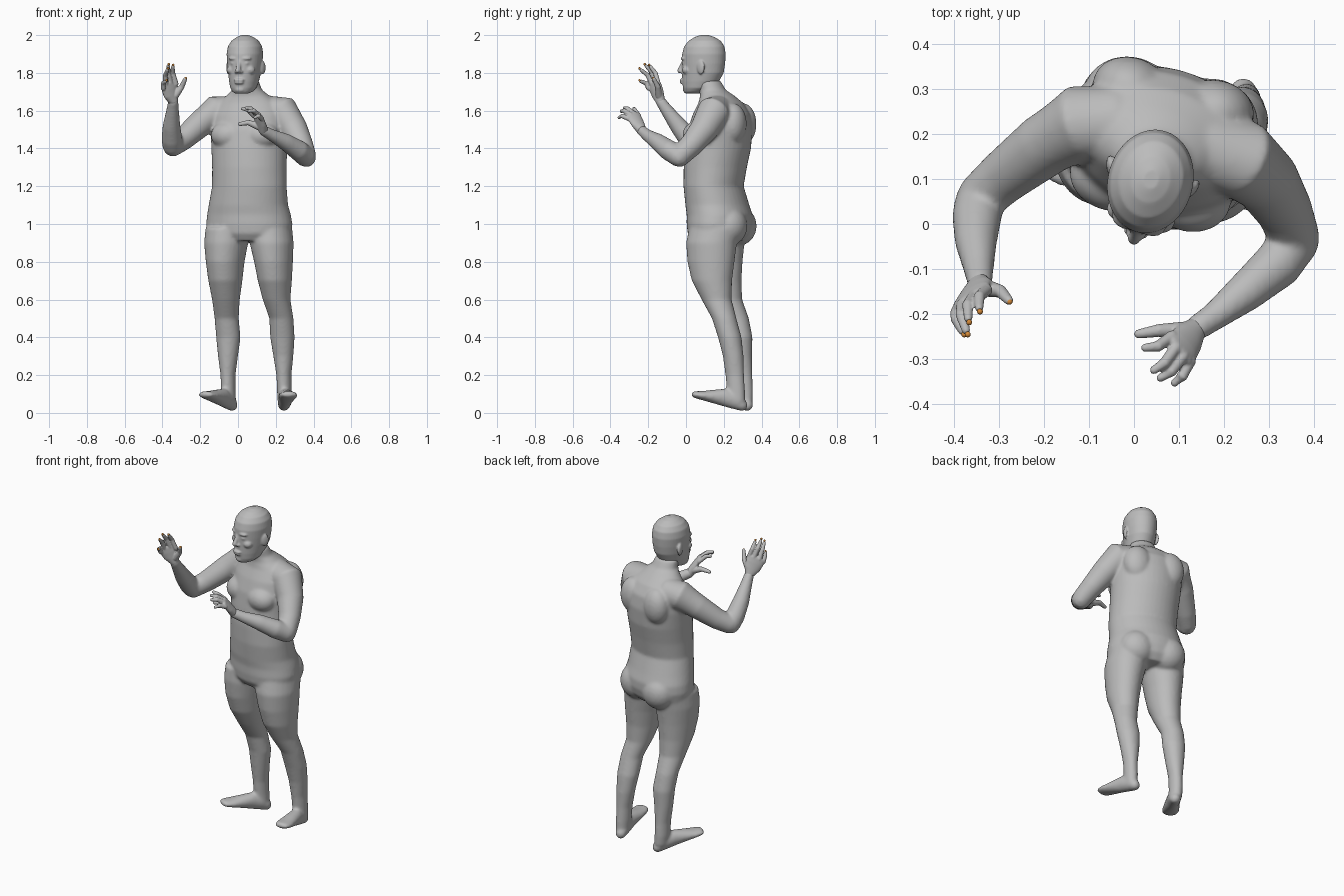
import bpy, bmesh, math
from mathutils import Vector, Matrix

UP = Vector((0, 0, 1))


def material(name, rgb):
    m = bpy.data.materials.new(name)
    m.diffuse_color = (*rgb, 1)
    return m


SKIN = material("grey_skin", (0.5, 0.5, 0.5))
ORANGE = material("orange_tip", (0.65, 0.25, 0.04))


def loft(bm, sections, side=(1, 0, 0), flat=False, n=28):
    """Elliptical rings (x, y, z, a, b) joined to a closed tube; flat keeps rings level."""
    pts = [Vector(s[:3]) for s in sections]
    rings, last = [], len(pts) - 1
    for i, s in enumerate(sections):
        t = UP if flat else (pts[min(i + 1, last)] - pts[max(i - 1, 0)]).normalized()
        u = Vector(side)
        u = (u - t * u.dot(t)).normalized()
        v = t.cross(u)
        a, b = s[3], s[-1]
        r = min(a, b)
        steps = [(0, 1)]
        if not flat and i == 0:
            steps = [(-r * .95, .3), (-r * .6, .8), (0, 1)]
        if not flat and i == last:
            steps = [(0, 1), (r * .6, .8), (r * .95, .3)]
        for d, k in steps:
            ring = []
            for j in range(n):
                w = 2 * math.pi * j / n
                ring.append(bm.verts.new(pts[i] + t * d + u * (a * k * math.cos(w)) + v * (b * k * math.sin(w))))
            rings.append(ring)
    for r0, r1 in zip(rings, rings[1:]):
        for j in range(n):
            bm.faces.new((r0[j], r0[(j + 1) % n], r1[(j + 1) % n], r1[j]))
    bm.faces.new(rings[0][::-1])
    bm.faces.new(rings[-1])


def blob(bm, center, radii, yaw=0.0):
    mat = Matrix.Translation(center) @ Matrix.Rotation(yaw, 4, 'Z') @ Matrix.Diagonal((*radii, 1))
    bmesh.ops.create_icosphere(bm, subdivisions=3, radius=1, matrix=mat)


def finish(bm, name, mat, voxel=None, smooth=0):
    """Make the object; overlapping forms are fused into one smooth skin."""
    bmesh.ops.recalc_face_normals(bm, faces=bm.faces)
    for f in bm.faces:
        f.smooth = True
    me = bpy.data.meshes.new(name)
    bm.to_mesh(me)
    bm.free()
    me.materials.append(mat)
    ob = bpy.data.objects.new(name, me)
    bpy.context.collection.objects.link(ob)
    if voxel:
        r = ob.modifiers.new("fuse", 'REMESH')
        r.mode = 'VOXEL'
        r.voxel_size = voxel
        r.use_smooth_shade = True
        s = ob.modifiers.new("soften", 'SMOOTH')
        s.factor = 0.5
        s.iterations = smooth
    return ob


# --- Body: torso with neck, turned towards -x ---
YAW = math.radians(-15)
side = Vector((math.cos(YAW), math.sin(YAW), 0))
fwd = Vector((math.sin(YAW), -math.cos(YAW), 0))
body = bmesh.new()
loft(body, [
    (.06, .170, .91, .17, .13), (.06, .174, .95, .225, .160), (.06, .178, 1.0, .232, .170),
    (.058, .178, 1.05, .225, .170), (.055, .166, 1.1, .213, .166), (.060, .146, 1.2, .200, .156),
    (.060, .155, 1.3, .199, .165), (.060, .170, 1.4, .203, .172), (.062, .180, 1.5, .210, .168),
    (.062, .188, 1.58, .205, .148), (.058, .185, 1.64, .17, .115), (.052, .165, 1.68, .115, .088),
    (.048, .140, 1.71, .080, .070), (.040, .118, 1.76, .070, .064)], side, True, 40)
for s in (-1, 1):
    # buttocks, chest and shoulder blades
    blob(body, Vector((.06, .175, .99)) + side * (s * .095) - fwd * .082, (.105, .095, .105), YAW)
    blob(body, Vector((.062, .18, 1.47)) + side * (s * .09) + fwd * .1, (.095, .078, .075), YAW)
    blob(body, Vector((.062, .18, 1.53)) + side * (s * .1) - fwd * .1, (.085, .07, .11), YAW)

# --- Legs: height, right centre, left centre, half sizes ---
LEGS = [(.98, -.055, .185, .170, .155, .115, .14), (.9, -.063, .175, .178, .135, .115, .136),
        (.8, -.068, .175, .188, .132, .101, .126), (.7, -.067, .187, .195, .137, .089, .108),
        (.6, -.064, .218, .204, .162, .073, .080), (.5, -.060, .268, .230, .202, .064, .065),
        (.4, -.051, .290, .235, .232, .065, .062), (.3, -.053, .295, .240, .250, .053, .055),
        (.2, -.053, .302, .243, .258, .039, .050), (.12, -.052, .306, .245, .264, .038, .049),
        (.06, -.047, .308, .247, .268, .036, .046)]
loft(body, [(r[1], r[2], r[0], r[5], r[6]) for r in LEGS], side, True)
loft(body, [(r[3], r[4], r[0], r[5], r[6]) for r in LEGS], side, True)

# --- Feet: heel to toe, toes lifted ---
FOOT = [(.10, .032, .032), (.22, .038, .046), (.40, .040, .048),
        (.60, .045, .036), (.80, .050, .024), (.93, .044, .018)]
for heel, toe in (((-.015, .350), (-.185, .090)), ((.240, .325), (.272, .025))):
    h, t = Vector((*heel, .0)), Vector((*toe, .085))
    loft(body, [(*(h.lerp(t, k) + UP * hh), w, hh) for k, w, hh in FOOT], (t - h).cross(UP))

# --- Arms: shoulder to elbow, elbow to wrist ---
ARMS = [
    [(-.04, .225, 1.595, .085), (-.12, .225, 1.595, .086), (-.2, .175, 1.53, .071),
     (-.29, .105, 1.45, .060), (-.343, .058, 1.412, .054)],
    [(-.345, .05, 1.41, .054), (-.350, .015, 1.45, .055), (-.352, -.04, 1.52, .047),
     (-.346, -.1, 1.6, .034), (-.343, -.135, 1.65, .028)],
    [(.16, .165, 1.595, .085), (.24, .145, 1.592, .088), (.295, .095, 1.5, .075),
     (.335, .03, 1.42, .063), (.358, -.03, 1.362, .056)],
    [(.36, -.035, 1.355, .055), (.32, -.09, 1.39, .055), (.25, -.15, 1.435, .045),
     (.18, -.205, 1.47, .032), (.135, -.235, 1.495, .028)]]
for path in ARMS:
    loft(body, path, (.5, .8, .1))
finish(body, "body", SKIN, .008, 10)

# --- Head: level rings (z, forward shift, half width, half depth) ---
HYAW = math.radians(-16)
hs = Vector((math.cos(HYAW), math.sin(HYAW), 0))
hf = Vector((math.sin(HYAW), -math.cos(HYAW), 0))


def hp(s, f, z):
    return Vector((.036, .093, z)) + hs * s + hf * f


head = bmesh.new()
HEAD = [(1.69, .062, .032, .038), (1.70, .047, .052, .058), (1.72, .028, .068, .083),
        (1.755, .016, .077, .099), (1.80, .004, .085, .112), (1.85, 0, .091, .116),
        (1.90, -.002, .095, .117), (1.94, -.004, .089, .108), (1.97, -.006, .071, .086),
        (1.99, -.006, .043, .053), (2.0, -.006, .018, .022)]
loft(head, [(*hp(0, f, z), a, b) for z, f, a, b in HEAD], hs, True, 40)
# nose, lips and chin
loft(head, [(*hp(0, .106, 1.868), .010), (*hp(0, .120, 1.835), .012), (*hp(0, .130, 1.812), .015)], hs)
blob(head, hp(0, .117, 1.762), (.030, .013, .008), HYAW)
blob(head, hp(0, .115, 1.748), (.026, .013, .008), HYAW)
blob(head, hp(0, .088, 1.712), (.032, .026, .020), HYAW)
for s in (-1, 1):
    # nostrils, brows, eyes, cheeks and ears
    blob(head, hp(s * .014, .116, 1.806), (.010, .014, .009), HYAW)
    blob(head, hp(s * .036, .097, 1.876), (.028, .018, .010), HYAW + s * .35)
    blob(head, hp(s * .035, .096, 1.851), (.017, .014, .009), HYAW + s * .35)
    blob(head, hp(s * .048, .075, 1.815), (.030, .028, .025), HYAW)
    blob(head, hp(s * .094, -.012, 1.828), (.011, .024, .037), HYAW - s * .35)
finish(head, "head", SKIN, .005, 4)


# --- Hands: palm, four fingers and thumb ---
def hand(name, wrist, knuckles, tips, bulge, thumb):
    bm = bmesh.new()
    k = [Vector(p) for p in knuckles]
    w, mid, across = Vector(wrist), (k[1] + k[2]) / 2, k[0] - k[3]
    half = across.length / 2 + .008
    loft(bm, [(*w, .027, .025), (*w.lerp(mid, .4), half * .9, .021),
              (*w.lerp(mid, .75), half, .017), (*mid, half * .95, .013)], across)
    for a, tip in zip(k, tips):
        b = Vector(tip)
        m = (a + b) / 2 + Vector(bulge)
        loft(bm, [(*a, .0135), (*m, .0125), (*m.lerp(b, .85), .0095)], (.3, .9, .2), n=14)
    loft(bm, [(*p, r) for p, r in zip(thumb, (.02, .0145, .0105))], (.1, .3, .9), n=14)
    finish(bm, name, SKIN, .0035, 3)


R_TIPS = [(-.345, -.192, 1.838), (-.369, -.216, 1.842), (-.372, -.243, 1.82), (-.380, -.243, 1.757)]
R_THUMB = [(-.332, -.142, 1.68), (-.297, -.150, 1.728), (-.279, -.170, 1.768)]
hand("right_hand", (-.343, -.135, 1.65),
     [(-.328, -.147, 1.742), (-.356, -.160, 1.748), (-.382, -.178, 1.738), (-.396, -.197, 1.718)],
     R_TIPS, (-.008, .008, .008), R_THUMB)
hand("left_hand", (.135, -.235, 1.495),
     [(.085, -.250, 1.572), (.095, -.273, 1.582), (.110, -.293, 1.577), (.125, -.305, 1.558)],
     [(.020, -.276, 1.612), (.040, -.328, 1.614), (.055, -.345, 1.597), (.088, -.356, 1.562)],
     (0, -.010, .013),
     [(.112, -.237, 1.515), (.055, -.237, 1.537), (.010, -.245, 1.529)])

# --- Orange fingertips of the raised hand ---
caps = bmesh.new()
for p in [R_TIPS[0], R_TIPS[1], R_TIPS[2], R_TIPS[3], R_THUMB[2]]:
    blob(caps, Vector(p) + Vector((.002, -.003, .004)), (.0065, .0065, .0065))
finish(caps, "fingertips", ORANGE)
